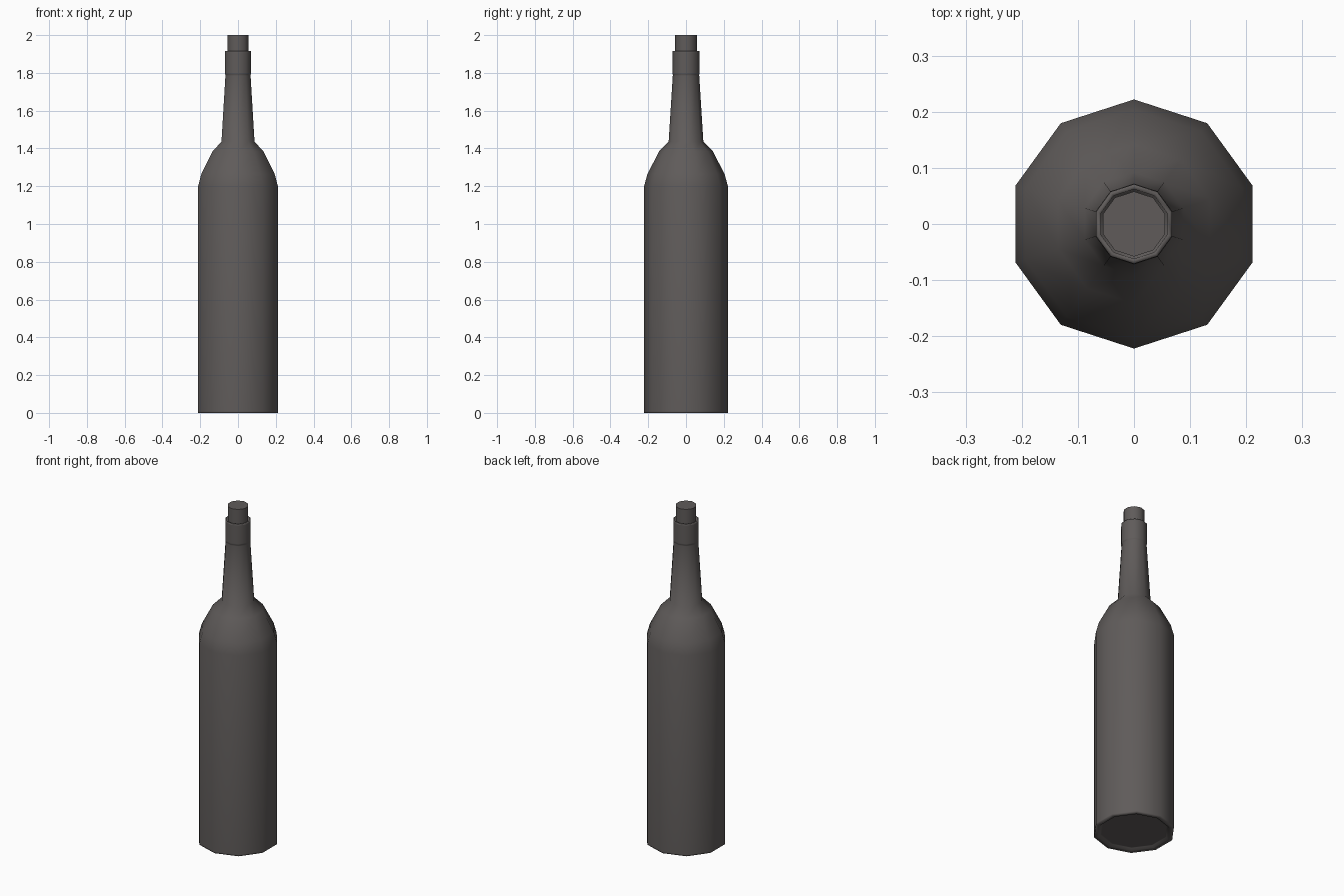
import bpy, bmesh, math

if "Cube" in bpy.data.objects:
    bpy.data.objects.remove(bpy.data.objects["Cube"])

SIDES = 10

# Dark glass colour shared by both parts
dark = bpy.data.materials.new("dark_glass")
dark.diffuse_color = (0.115, 0.105, 0.102, 1.0)
dark.use_nodes = True
dark.node_tree.nodes["Principled BSDF"].inputs["Base Color"].default_value = dark.diffuse_color


def lathe(name, profile, smooth_angle):
    """Revolve (radius, z) points into a ten-sided solid, capped at both ends."""
    bm = bmesh.new()
    rings = []
    for r, z in profile:
        ring = []
        for i in range(SIDES):
            a = math.pi / 2 + i * math.tau / SIDES
            ring.append(bm.verts.new((r * math.cos(a), r * math.sin(a), z)))
        rings.append(ring)
    for low, high in zip(rings, rings[1:]):
        for i in range(SIDES):
            j = (i + 1) % SIDES
            bm.faces.new((low[i], low[j], high[j], high[i]))
    bm.faces.new(rings[0][::-1])
    bm.faces.new(rings[-1])
    bmesh.ops.recalc_face_normals(bm, faces=bm.faces)
    mesh = bpy.data.meshes.new(name)
    bm.to_mesh(mesh)
    bm.free()
    mesh.materials.append(dark)
    obj = bpy.data.objects.new(name, mesh)
    bpy.context.collection.objects.link(obj)
    bpy.ops.object.select_all(action='DESELECT')
    obj.select_set(True)
    bpy.context.view_layer.objects.active = obj
    bpy.ops.object.shade_smooth_by_angle(angle=math.radians(smooth_angle))
    return obj


# Bottle: recessed base, straight body, rounded shoulder, neck, lip and mouth
lathe("bottle", [
    (0.180, 0.012), (0.188, 0.012), (0.198, 0.0), (0.222, 0.0), (0.222, 0.008),
    (0.222, 1.20), (0.204, 1.265), (0.142, 1.385), (0.092, 1.435),
    (0.070, 1.785), (0.070, 1.79), (0.072, 1.793), (0.072, 1.80),
    (0.071, 1.908), (0.071, 1.915), (0.062, 1.915), (0.060, 1.84),
], 95)

# Cork standing proud of the mouth
lathe("cork", [(0.058, 1.83), (0.058, 2.0)], 45)
